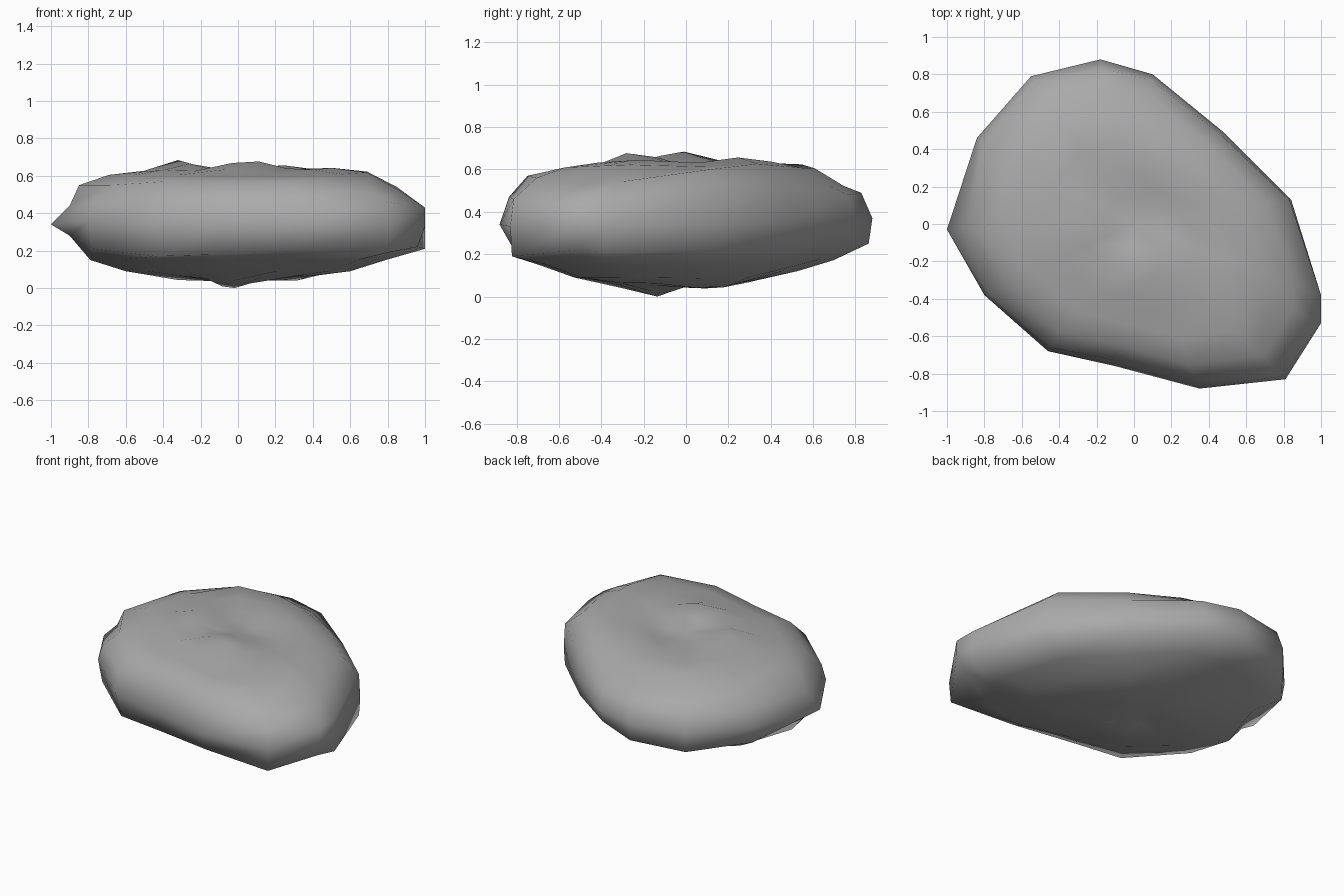
import bpy, bmesh, math

cube = bpy.data.objects.get("Cube")
if cube:
    bpy.data.objects.remove(cube, do_unlink=True)

# Grey stone
stone = bpy.data.materials.new("grey stone")
stone.use_nodes = True
GREY = (0.4, 0.4, 0.4, 1)
stone.diffuse_color = GREY
stone.node_tree.nodes["Principled BSDF"].inputs["Base Color"].default_value = GREY

# Corners of the widest contour, counter-clockwise seen from above:
# x, y, lower rim scale and height, middle height, upper rim scale and height, shoulder height
CORNERS = [
    (-1, -.03, .9, .28, .34, .9, .44, .55),
    (-.8, -.38, .97, .21, .36, .97, .46, .55),
    (-.46, -.68, .95, .17, .34, .97, .47, .57),
    (-.1, -.76, .93, .18, .33, .96, .47, .57),
    (.35, -.88, .91, .2, .34, .95, .47, .57),
    (.81, -.83, .99, .19, .33, .98, .46, .56),
    (1, -.53, .96, .22, .33, 1, .43, .53),
    (1, -.38, 1, .21, .33, 1, .43, .54),
    (.84, .13, .99, .22, .34, .99, .5, .6),
    (.48, .49, .98, .24, .35, .97, .48, .58),
    (.1, .8, .96, .27, .36, .96, .48, .52),
    (-.18, .88, .98, .25, .37, .94, .49, .52),
    (-.55, .79, 1, .24, .37, .96, .49, .55),
    (-.84, .46, .98, .25, .36, .96, .47, .56)]
# Scale and height of the inner rings
UNDERSIDE = [(.18, .06), (.38, .065), (.6, .09), (.79, .15)]
TOP = [(.69, .605), (.5, .625), (.32, .625), (.16, .62)]
SHOULDER = .85
# Knobs and hollows: x, y, radius, height
TOP_BUMPS = [(-.3, -.05, .11, .07), (.06, -.25, .15, .065), (.12, .12, .14, -.03),
             (.1, -.5, .16, -.03), (.2, .3, .16, .045), (.6, -.2, .3, .02),
             (-.4, .52, .15, .02)]
BOTTOM_BUMPS = [(-.04, -.17, .13, -.065), (-.23, .15, .12, -.045), (.25, .1, .18, -.03),
                (-.3, .55, .22, .05), (.15, .5, .2, .04)]


def bumps(x, y, table):
    return sum(h * math.exp(-((x - u) ** 2 + (y - v) ** 2) / r ** 2) for u, v, r, h in table)


def underside_point(x, y, z):
    return x, y, max(0, z + bumps(x, y, BOTTOM_BUMPS))


def top_point(x, y, z):
    return x, y, z + bumps(x, y, TOP_BUMPS)


# Each corner becomes a rib running from the underside over the rim to the top
def rib(x, y, low_scale, low, middle, high_scale, high, shoulder):
    rim = [(low_scale, low), (1, middle), (high_scale, high), (SHOULDER, shoulder)]
    points = [underside_point(x * s, y * s, z) for s, z in UNDERSIDE]
    points += [(x * s, y * s, z) for s, z in rim]
    points += [top_point(x * s, y * s, z) for s, z in TOP]
    return points


# Rock skinned across its ribs, closed by a fan at each end
bm = bmesh.new()
ribs = [[bm.verts.new(p) for p in rib(*corner)] for corner in CORNERS]
bottom_hub = bm.verts.new(underside_point(0, 0, .06))
top_hub = bm.verts.new(top_point(0, 0, .62))
for a, b in zip(ribs, ribs[1:] + ribs[:1]):
    for k in range(len(a) - 1):
        bm.faces.new((a[k], b[k], b[k + 1], a[k + 1]))
    bm.faces.new((b[0], a[0], bottom_hub))
    bm.faces.new((a[-1], b[-1], top_hub))
bmesh.ops.recalc_face_normals(bm, faces=bm.faces)
for f in bm.faces:
    f.smooth = True

mesh = bpy.data.meshes.new("rock")
bm.to_mesh(mesh)
bm.free()
mesh.materials.append(stone)
rock = bpy.data.objects.new("rock", mesh)
bpy.context.collection.objects.link(rock)
